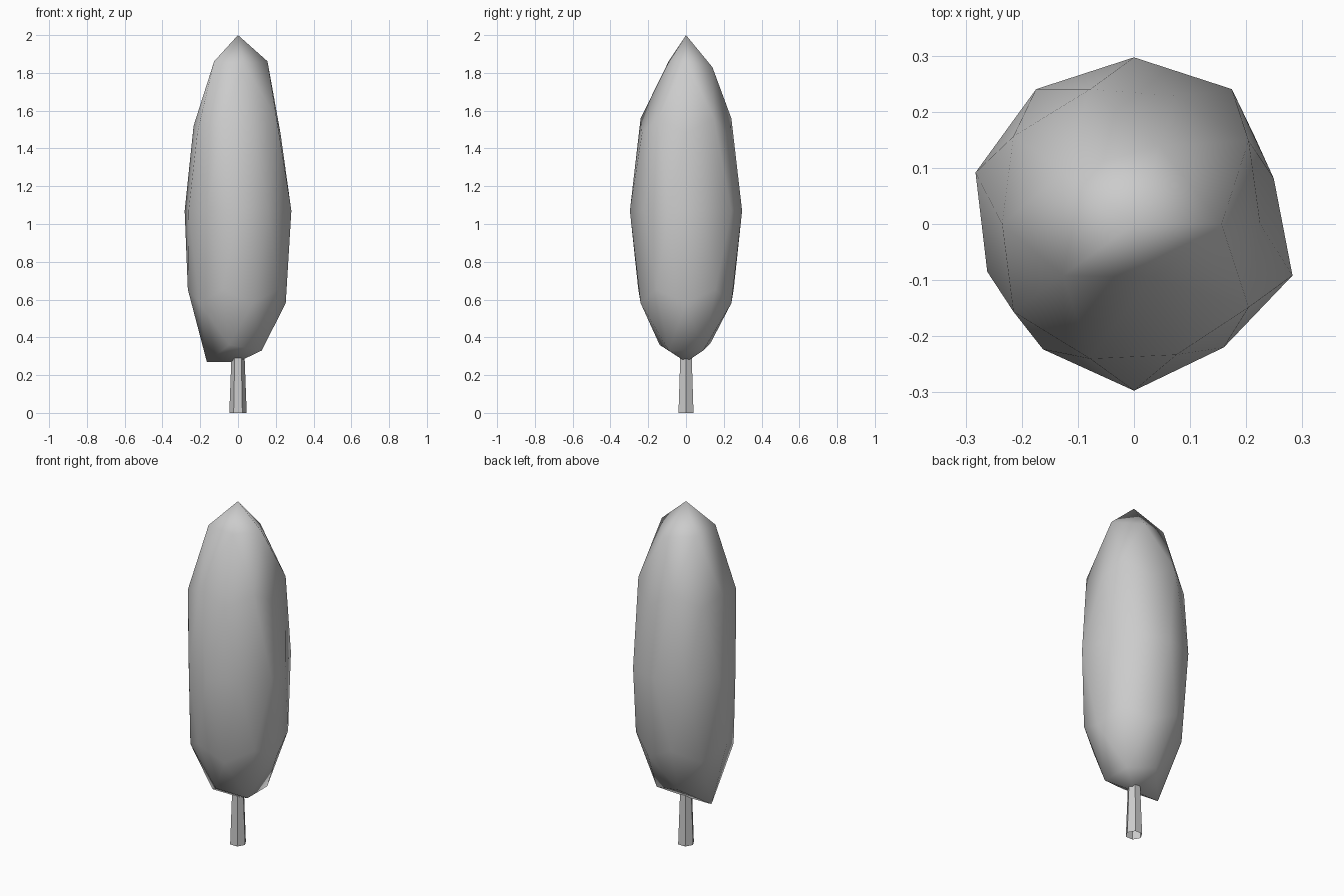
import bpy
from math import cos, sin, radians
from mathutils import Vector

cube = bpy.data.objects.get("Cube")
if cube:
    bpy.data.objects.remove(cube, do_unlink=True)

grey = bpy.data.materials.new("pale grey")
grey.use_nodes = True
grey.diffuse_color = (0.6, 0.6, 0.6, 1)
grey.node_tree.nodes["Principled BSDF"].inputs["Base Color"].default_value = (0.6, 0.6, 0.6, 1)


def polar(angle, radius, z):
    a = radians(angle)
    return Vector((radius * cos(a), radius * sin(a), z))


# Foliage: a stretched low-poly ball
WIDTH, HALF, MIDDLE = 0.297, 0.93, 1.07
bpy.ops.mesh.primitive_ico_sphere_add(subdivisions=2, radius=1)
foliage = bpy.context.object
foliage.name = foliage.data.name = "foliage"
for v in foliage.data.vertices:
    v.co = (v.co.x * WIDTH, v.co.y * WIDTH, v.co.z * HALF + MIDDLE)

# Uneven corners: angle, radius, height of each moved corner
corners = [
    (-162, 0.275, 1.07), (-126, 0.276, 1.07), (-54, 0.272, 1.07), (18, 0.262, 1.07),
    (0, 0.225, 1.48), (180, 0.235, 1.52), (72, 0.24, 1.46), (-72, 0.245, 1.48),
    (-72, 0.1, 1.85), (72, 0.147, 1.83),
    (36, 0.155, 0.33), (-36, 0.155, 0.33), (108, 0.137, 0.37), (-108, 0.147, 0.36),
    (180, 0.165, 0.27), (0, 0, 0.27),
]
for corner in corners:
    target = polar(*corner)
    nearest = min(foliage.data.vertices, key=lambda v: (v.co - target).length)
    nearest.co = target
bpy.ops.object.shade_smooth()

# Trunk: a tapered six-sided tube, open underneath
bpy.ops.mesh.primitive_cone_add(vertices=6, radius1=0.046, radius2=0.034, depth=0.32,
                                end_fill_type='NOTHING', location=(0, 0, 0.16),
                                rotation=(0, 0, radians(30)))
trunk = bpy.context.object
trunk.name = trunk.data.name = "trunk"
bpy.ops.object.shade_flat()

for part in (foliage, trunk):
    part.data.materials.append(grey)
